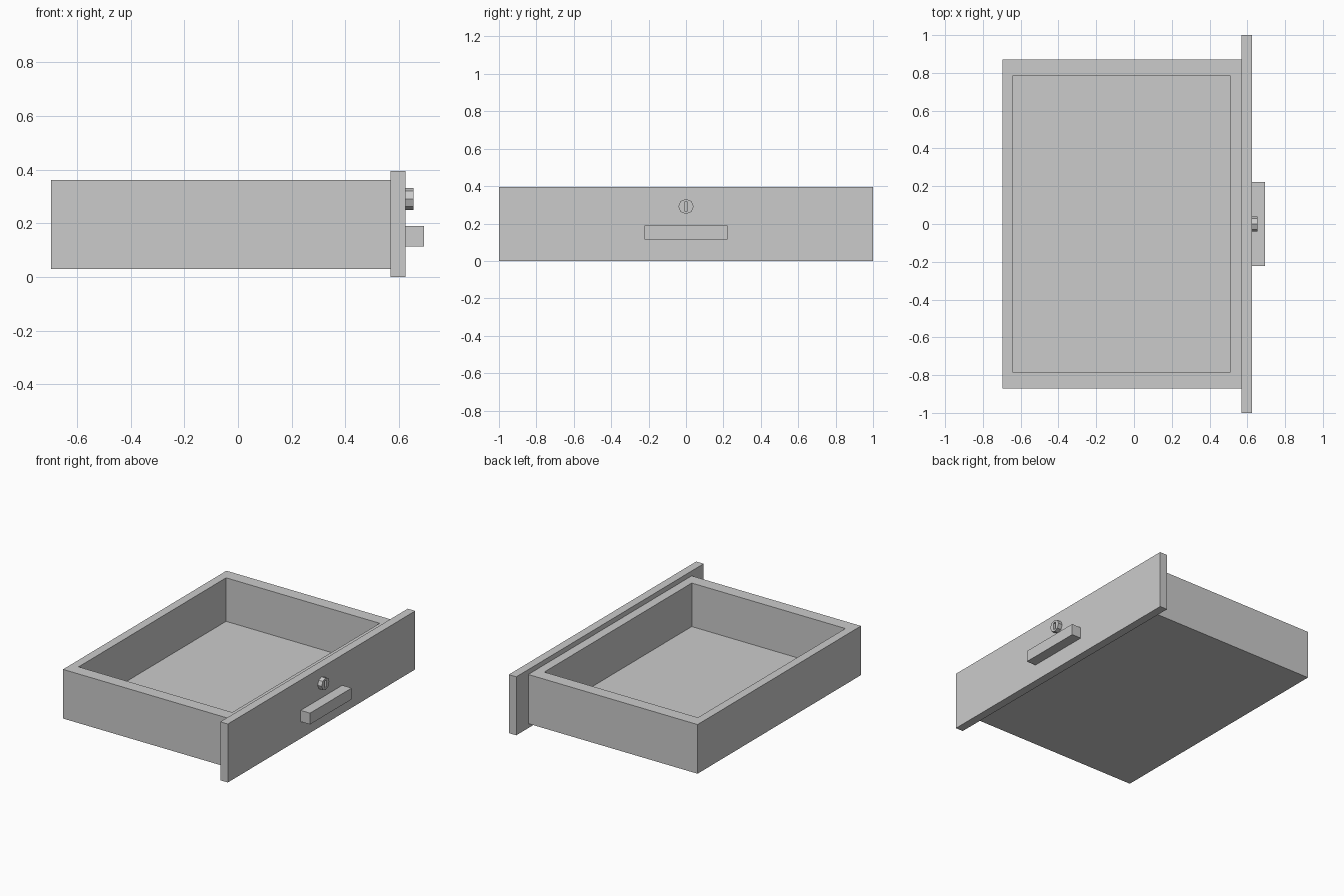
import bpy, bmesh, math
from mathutils import Vector

if "Cube" in bpy.data.objects:
    bpy.data.objects.remove(bpy.data.objects["Cube"])


def finish(name, bm):
    bmesh.ops.recalc_face_normals(bm, faces=bm.faces)
    mesh = bpy.data.meshes.new(name)
    bm.to_mesh(mesh)
    bm.free()
    ob = bpy.data.objects.new(name, mesh)
    bpy.context.collection.objects.link(ob)
    return ob


def box_bmesh(lo, hi):
    bm = bmesh.new()
    bmesh.ops.create_cube(bm, size=1)
    for v in bm.verts:
        v.co = Vector([a + (c + 0.5) * (b - a) for a, b, c in zip(lo, hi, v.co)])
    return bm


def box(name, lo, hi):
    return finish(name, box_bmesh(lo, hi))


# open tray: inset the top face to the inner rim, then push it down to the floor
bm = box_bmesh((-0.697, -0.872, 0.03), (0.568, 0.872, 0.362))
bm.faces.ensure_lookup_table()
top = max(bm.faces, key=lambda f: f.calc_center_median().z)
bmesh.ops.inset_region(bm, faces=[top], thickness=0.05)
for v in top.verts:
    v.co.x = 0.508 if v.co.x > 0 else -0.64
    v.co.y = math.copysign(0.787, v.co.y)
floor = bmesh.ops.extrude_discrete_faces(bm, faces=[top])["faces"][0]
for v in floor.verts:
    v.co.z = 0.068
finish("drawer_tray", bm)

# front panel and pull
box("front_panel", (0.568, -1.0, 0.0), (0.624, 1.0, 0.395))
box("handle", (0.624, -0.222, 0.114), (0.694, 0.222, 0.19))

# eight-sided lock with a recessed key slot
bpy.ops.mesh.primitive_cylinder_add(vertices=8, radius=0.041, depth=0.03,
                                    location=(0.639, 0, 0.291),
                                    rotation=(0, math.pi / 2, 0))
lock = bpy.context.object
lock.name = "lock"
slot = box("lock_slot_cutter", (0.634, -0.009, 0.267), (0.67, 0.009, 0.315))
slot.hide_render = True
slot.hide_set(True)
cut = lock.modifiers.new("slot", "BOOLEAN")
cut.operation = "DIFFERENCE"
cut.solver = "EXACT"
cut.object = slot
